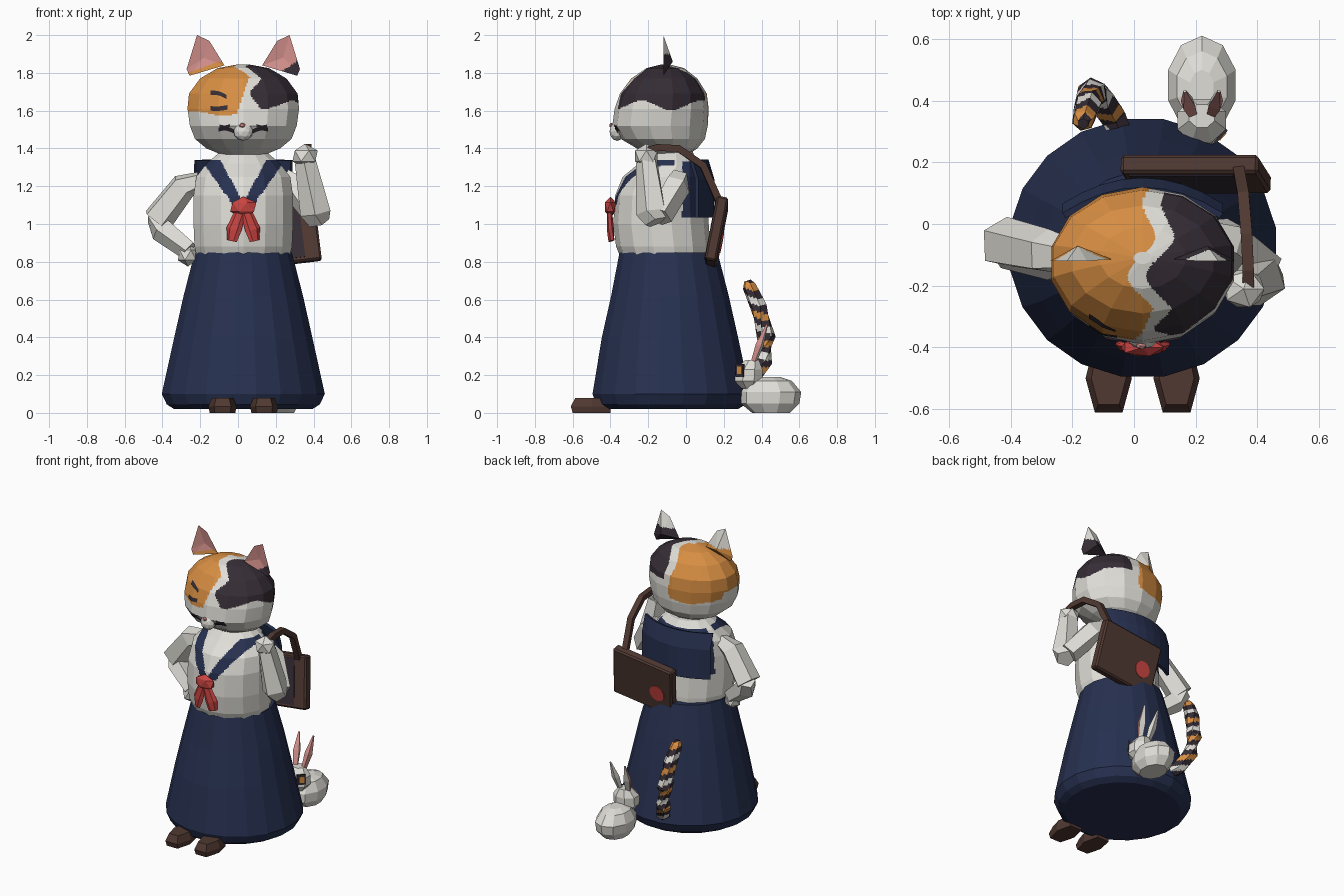
import bpy, bmesh
from math import sin, cos, pi, radians
from mathutils import Vector, Matrix, Euler
from mathutils.bvhtree import BVHTree

cube = bpy.data.objects.get("Cube")
if cube:
    bpy.data.objects.remove(cube, do_unlink=True)

CX = 0.028  # centre line of the body
COLOURS = {
    "white": (0.74, 0.73, 0.68), "orange": (0.68, 0.27, 0.055), "charcoal": (0.036, 0.026, 0.036),
    "navy": (0.02, 0.03, 0.08), "brown": (0.08, 0.04, 0.031), "red": (0.6, 0.06, 0.055),
    "pink": (0.68, 0.29, 0.27),
}
MATERIALS = {}
for label, rgb in COLOURS.items():
    m = bpy.data.materials.new(label)
    m.use_nodes = True
    m.diffuse_color = (*rgb, 1)
    m.node_tree.nodes["Principled BSDF"].inputs["Base Color"].default_value = (*rgb, 1)
    MATERIALS[label] = m


def finish(name, bm, colour, cuts=0):
    """Turn bm into an object; colour is a name or a rule giving a name per face."""
    bmesh.ops.recalc_face_normals(bm, faces=bm.faces)
    if cuts:
        bmesh.ops.subdivide_edges(bm, edges=bm.edges, cuts=cuts, use_grid_fill=True)
    bm.normal_update()
    used = []
    for f in bm.faces:
        label = colour(f.calc_center_median(), f.normal) if callable(colour) else colour
        if label not in used:
            used.append(label)
        f.material_index = used.index(label)
    mesh = bpy.data.meshes.new(name)
    bm.to_mesh(mesh)
    for label in used:
        mesh.materials.append(MATERIALS[label])
    ob = bpy.data.objects.new(name, mesh)
    bpy.context.collection.objects.link(ob)
    return ob


def skin(rings):
    """Join rings of points into a closed surface."""
    bm = bmesh.new()
    loops = [[bm.verts.new(p) for p in ring] for ring in rings]
    n = len(loops[0])
    for a, b in zip(loops, loops[1:]):
        for i in range(n):
            bm.faces.new((a[i], a[(i + 1) % n], b[(i + 1) % n], b[i]))
    bm.faces.new(loops[0][::-1])
    bm.faces.new(loops[-1])
    return bm


def loft(rings, n, cx=CX):
    """Stack ellipses given as (z, front y, back y, half width)."""
    angles = [2 * pi * (i + 0.5) / n for i in range(n)]
    return skin([[(cx + w * cos(a), (f + b) / 2 + (b - f) / 2 * sin(a), z) for a in angles]
                 for z, f, b, w in rings])


def tube(points, radii, n=6, flat=1.0):
    pts = [Vector(p) for p in points]
    rings = []
    for i, p in enumerate(pts):
        way = pts[min(i + 1, len(pts) - 1)] - pts[max(i - 1, 0)]
        q = way.to_track_quat('Z', 'Y')
        rings.append([p + q @ Vector((radii[i] * cos(a), flat * radii[i] * sin(a), 0))
                      for a in [2 * pi * (k + 0.5) / n for k in range(n)]])
    return skin(rings)


def blob(centre, size, sub=2):
    bm = bmesh.new()
    bmesh.ops.create_icosphere(bm, subdivisions=sub, radius=1)
    bmesh.ops.transform(bm, verts=bm.verts, matrix=Matrix.LocRotScale(Vector(centre), None, Vector(size)))
    return bm


def box(matrix, size):
    bm = bmesh.new()
    bmesh.ops.create_cube(bm, size=1)
    bmesh.ops.transform(bm, verts=bm.verts, matrix=matrix @ Matrix.Diagonal((*size, 1)))
    return bm


# Skirt
finish("skirt", loft([(0.02, -0.44, 0.28, 0.37), (0.045, -0.48, 0.32, 0.41), (0.1, -0.5, 0.345, 0.437),
                      (0.4, -0.45, 0.28, 0.37), (0.62, -0.4, 0.23, 0.32), (0.85, -0.355, 0.17, 0.26)], 20), "navy")


# Blouse with the collar straps coloured in
def blouse_rule(c, n):
    d, z = abs(c.x - CX), c.z
    if c.y < -0.06:
        inner, outer = 0.01 + 0.54 * (z - 1.13), 0.06 + 0.72 * (z - 1.11)
        return "navy" if 1.1 < z < 1.34 and inner < d < outer else "white"
    return "navy" if 1.04 < z < 1.33 and c.y > -0.02 else "white"


finish("blouse", loft([(0.82, -0.345, 0.13, 0.25), (0.88, -0.37, 0.13, 0.265), (1.0, -0.385, 0.12, 0.27),
                       (1.15, -0.375, 0.11, 0.27), (1.25, -0.335, 0.1, 0.255), (1.32, -0.25, 0.08, 0.2),
                       (1.37, -0.2, 0.04, 0.14), (1.43, -0.18, 0.02, 0.11)], 14), blouse_rule, 12)

# Sailor collar flap on the back
bm = bmesh.new()
bmesh.ops.create_grid(bm, x_segments=8, y_segments=3, size=1)
for v in bm.verts:
    dx, z = 0.25 * v.co.x, 1.185 + 0.15 * v.co.y
    v.co = (CX + dx, 0.13 - 1.3 * dx * dx - 0.03 * (v.co.y > 0.5), z)
flap = finish("collar_flap", bm, "navy")
flap.modifiers.new("thickness", 'SOLIDIFY').thickness = 0.02


# Head with calico patches
def head_rule(c, n):
    x, y, z = c
    if y < -0.28:
        orange_edge, dark_edge = 0.33 * (z - 1.6), 0.09 + 0.025 * sin(40 * z)
    else:
        orange_edge = 0.025 - 0.045 * sin(24 * (y + 0.235)) + 0.6 * max(y, 0)
        dark_edge = orange_edge + 0.06
    if x < orange_edge and z > 1.585 - 0.05 * (y > -0.05) + 0.01 * sin(20 * x):
        return "orange"
    if x > dark_edge and z > 1.628 + 0.025 * sin(20 * y):
        return "charcoal"
    return "white"


head = loft([(1.36, -0.19, 0.0, 0.1), (1.4, -0.26, 0.06, 0.2), (1.45, -0.345, 0.1, 0.262), (1.52, -0.39, 0.115, 0.29),
             (1.61, -0.378, 0.12, 0.303), (1.69, -0.35, 0.11, 0.295), (1.77, -0.29, 0.06, 0.235),
             (1.825, -0.21, -0.01, 0.14), (1.845, -0.13, -0.09, 0.03)], 14)
finish("head", head, head_rule, 12)
surface = BVHTree.FromBMesh(head)
finish("muzzle", blob((CX, -0.365, 1.49), (0.052, 0.04, 0.05)), "white")
finish("nose", blob((CX - 0.005, -0.395, 1.522), (0.018, 0.012, 0.014), 1), "pink")


def stroke(name, start, end, bow, half):
    """Thin dark plate laid on the front of the head."""
    bm, rows, count = bmesh.new(), [], 8
    for i in range(count + 1):
        t = i / count
        x = start[0] + (end[0] - start[0]) * t
        z = start[1] + (end[1] - start[1]) * t + bow * sin(pi * t)
        row = []
        for s in (-half, half):
            hit = surface.ray_cast(Vector((x, -2, z + s)), Vector((0, 1, 0)))[0]
            row.append(bm.verts.new((x, hit.y - 0.006, z + s)))
        rows.append(row)
    for a, b in zip(rows, rows[1:]):
        bm.faces.new((a[0], b[0], b[1], a[1]))
    finish(name, bm, "charcoal")


stroke("brow", (-0.145, 1.695), (-0.06, 1.672), 0.008, 0.011)
stroke("brow_mark", (-0.145, 1.612), (-0.055, 1.618), -0.004, 0.012)
for side, label in ((-1, "right"), (1, "left")):
    stroke(label + "_eye", (CX + side * 0.05, 1.49), (CX + side * 0.13, 1.5), 0.01, 0.011)
    stroke(label + "_lash", (CX + side * 0.07, 1.522), (CX + side * 0.125, 1.52), -0.006, 0.007)

# Ears: flat pink front, bulged back, slanted patch colour at the base
OUTLINE = [(0.3, 1.82), (0.245, 2.0), (0.18, 1.97), (0.1, 1.84), (0.285, 1.785)]
for side, label, base, start, slope, rear in ((-1, "right_ear", "orange", 1.905, -0.35, 1.87),
                                              (1, "left_ear", "charcoal", 1.66, 0.72, 1.9)):
    bm = bmesh.new()
    rim = [bm.verts.new((CX + side * d, -0.12 + 0.1 * (1.9 - z) * (d < 0.15), z)) for d, z in OUTLINE]
    hollow = bm.verts.new((CX + side * 0.21, -0.105, 1.88))
    back = bm.verts.new((CX + side * 0.21, -0.07, 1.86))
    for i in range(len(rim)):
        for tip in (hollow, back):
            bm.faces.new((rim[i - 1], rim[i], tip))

    def ear_rule(c, n):
        if n.y < 0:
            return base if c.z < start + slope * abs(c.x - CX) else "pink"
        return base if c.z < rear else "white"
    finish(label, bm, ear_rule, 9)

# Arms and paws
finish("right_upper_arm", tube([(-0.2, -0.1, 1.23), (-0.29, -0.09, 1.2), (-0.43, -0.06, 1.02)],
                               [0.05, 0.075, 0.085], 5), "white")
finish("right_forearm", tube([(-0.44, -0.04, 1.04), (-0.4, -0.08, 0.97), (-0.26, -0.13, 0.86)],
                             [0.05, 0.07, 0.055], 5), "white")
finish("right_paw", blob((-0.265, -0.13, 0.835), (0.06, 0.06, 0.06), 1), "white")
finish("left_upper_arm", tube([(0.24, -0.04, 1.24), (0.3, -0.05, 1.2), (0.42, -0.14, 1.04)],
                              [0.06, 0.075, 0.07], 5), "white")
finish("left_forearm", tube([(0.425, -0.16, 1.01), (0.41, -0.18, 1.06), (0.36, -0.205, 1.33)],
                            [0.06, 0.085, 0.06], 5), "white")
finish("left_paw", blob((0.355, -0.21, 1.36), (0.075, 0.07, 0.065), 1), "white")

# Neckerchief
finish("scarf_knot", blob((CX, -0.4, 1.09), (0.078, 0.033, 0.055), 1), "red")
for side, label in ((-1, "right"), (1, "left")):
    finish(label + "_scarf_tail", tube([(CX + side * 0.01, -0.405, 1.08), (CX + side * 0.05, -0.4, 0.97),
                                        (CX + side * 0.06, -0.395, 0.91)], [0.012, 0.017, 0.012], 6, 2.4), "red")

# Shoes
for side, label in ((-1, "right_shoe"), (1, "left_shoe")):
    finish(label, skin([[(CX + side * 0.11 + w * k * (1 - inset), y, z) for w, y in
                         ((-0.045, -0.61 + inset * 0.1), (0.045, -0.61 + inset * 0.1), (0.075, -0.5),
                          (0.05, -0.4), (-0.05, -0.4), (-0.075, -0.5))]
                        for z, k, inset in ((0, 1, 0.1), (0.035, 1, 0), (0.08, 1, 0.25))]), "brown")

# Satchel with dark front panel, badge and strap
tilt = Matrix.Translation((0.2, 0.162, 0.95)) @ Euler((radians(-11), radians(-7), 0)).to_matrix().to_4x4()
bag = finish("satchel", box(tilt, (0.45, 0.062, 0.345)), "brown")
bevel = bag.modifiers.new("soft_edges", 'BEVEL')
bevel.width, bevel.segments = 0.01, 1
finish("satchel_panel", box(tilt @ Matrix.Translation((-0.03, -0.032, 0)), (0.34, 0.006, 0.3)), "charcoal")
bm = bmesh.new()
bmesh.ops.create_cone(bm, cap_ends=True, segments=16, radius1=0.055, radius2=0.055, depth=0.008)
bmesh.ops.transform(bm, verts=bm.verts,
                    matrix=tilt @ Matrix.Translation((-0.115, 0.032, -0.03)) @ Matrix.Rotation(pi / 2, 4, 'X'))
finish("satchel_badge", bm, "red")
finish("satchel_strap", tube([(0.37, -0.2, 1.39), (0.37, -0.15, 1.405), (0.365, -0.04, 1.4), (0.355, 0.09, 1.31),
                              (0.34, 0.175, 1.12), (0.34, 0.185, 1.05)], [0.026] * 6, 4), "brown")


# Striped tail
def tail_rule(c, n):
    return ("orange", "charcoal", "white", "charcoal")[int((c.z + 0.3 * c.x + 0.2 * c.y) / 0.034) % 4]


finish("tail", tube([(-0.03, 0.26, 0.15), (-0.07, 0.35, 0.18), (-0.115, 0.41, 0.27), (-0.135, 0.425, 0.4),
                     (-0.15, 0.385, 0.56), (-0.165, 0.335, 0.67), (-0.165, 0.325, 0.7)],
                    [0.04, 0.047, 0.05, 0.05, 0.046, 0.037, 0.018]), tail_rule, 9)

# Rabbit
RX = 0.22
finish("rabbit_body", loft([(0.0, 0.35, 0.55, 0.08), (0.05, 0.29, 0.6, 0.11), (0.11, 0.29, 0.61, 0.115),
                            (0.17, 0.33, 0.56, 0.085), (0.19, 0.38, 0.5, 0.04)], 10, RX), "white")
finish("rabbit_head", loft([(0.13, 0.29, 0.38, 0.05), (0.17, 0.25, 0.41, 0.085), (0.23, 0.26, 0.41, 0.085),
                            (0.28, 0.31, 0.39, 0.045)], 8, RX), "white")
for side, label in ((-1, "right"), (1, "left")):
    finish("rabbit_" + label + "_ear", tube([(RX + side * 0.03, 0.355, 0.26), (RX + side * 0.045, 0.39, 0.36),
                                             (RX + side * 0.055, 0.43, 0.47)], [0.018, 0.028, 0.006], 4, 0.8),
           lambda c, n: "pink" if n.y < -0.2 else "white")

# Rabbit eye patch
for label, colour, size, out in (("rabbit_eye_patch", "charcoal", 0.035, 0.062), ("rabbit_eye", "orange", 0.02, 0.066)):
    place = Matrix.Translation((RX + out, 0.285, 0.225)) @ Matrix.Rotation(radians(-42), 4, 'Z')
    finish(label, box(place, (0.009, size * 1.6, size * 2)), colour)
